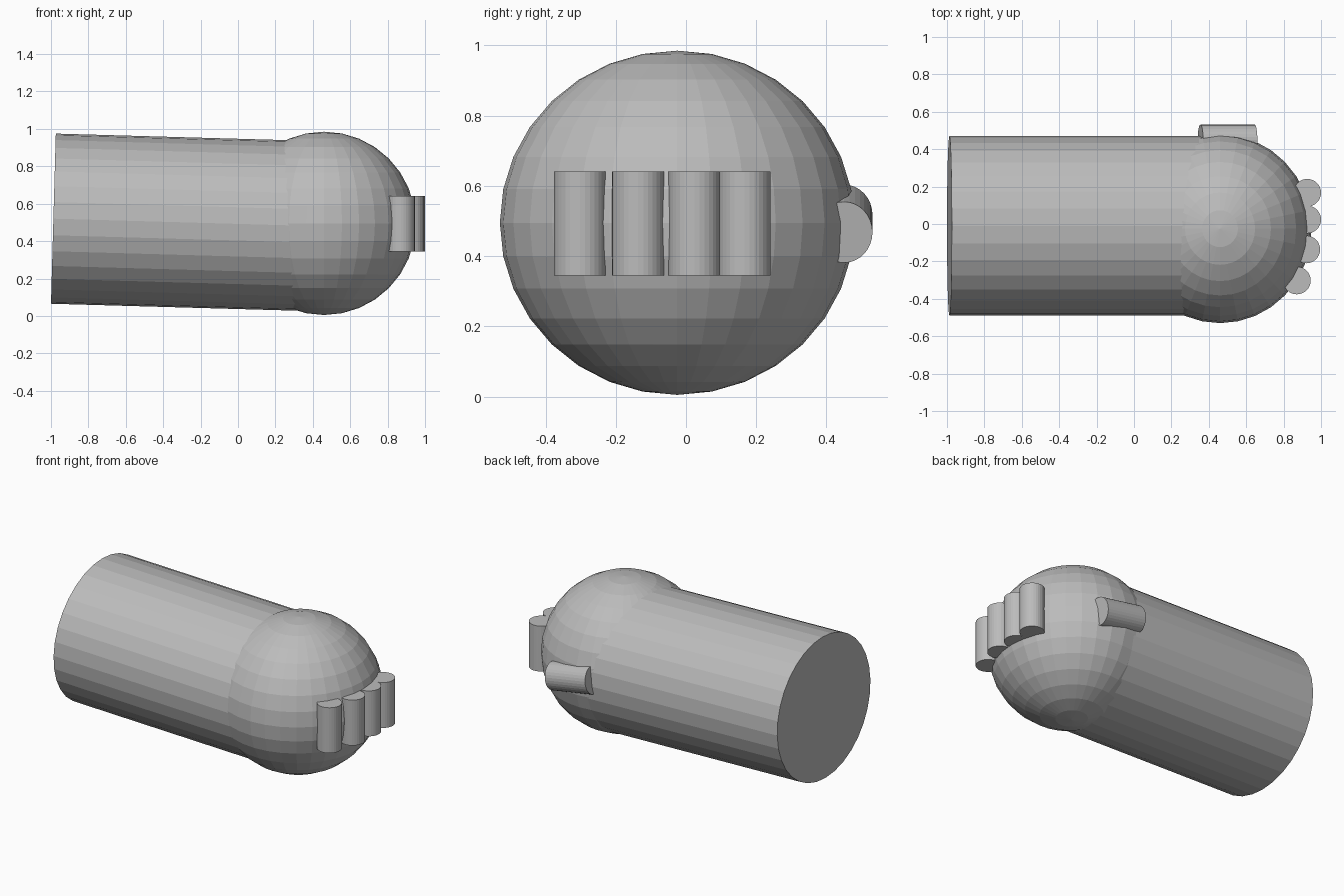
import bpy
import math
from mathutils import Vector

if "Cube" in bpy.data.objects:
    bpy.data.objects.remove(bpy.data.objects["Cube"])

grey = bpy.data.materials.new("plain grey")
grey.diffuse_color = (0.5, 0.5, 0.5, 1)
grey.use_nodes = True
grey.node_tree.nodes["Principled BSDF"].inputs["Base Color"].default_value = grey.diffuse_color


def finish(name, scale=(1, 1, 1)):
    ob = bpy.context.object
    ob.name = name
    ob.scale = scale
    ob.data.materials.append(grey)
    return ob


def rod(name, start, end, width_a, width_b):
    """Flat-sided elliptical cylinder between two points."""
    a, b = Vector(start), Vector(end)
    d = b - a
    tilt = math.atan2(d.x, d.z)
    bpy.ops.mesh.primitive_cylinder_add(vertices=32, radius=1, depth=d.length,
                                        location=(a + b) / 2, rotation=(0, tilt, 0))
    return finish(name, (width_a, width_b, 1))


# forearm, sloping slightly down into the hand
rod("forearm", (-0.987, -0.01, 0.52), (0.46, -0.01, 0.479), 0.455, 0.48)

# rounded palm
bpy.ops.mesh.primitive_uv_sphere_add(segments=32, ring_count=16, radius=1,
                                     location=(0.46, -0.025, 0.495))
finish("palm", (0.49, 0.505, 0.49))

# four curled fingers across the knuckle side
for i, (x, y) in enumerate([(0.871, -0.302), (0.921, -0.136),
                            (0.926, 0.024), (0.926, 0.167)]):
    rod(f"finger_{i + 1}", (x, y, 0.345), (x, y, 0.641), 0.074, 0.074)

# thumb on the back side, tilted down towards the fingers
rod("thumb", (0.355, 0.45, 0.517), (0.645, 0.45, 0.468), 0.088, 0.081)
